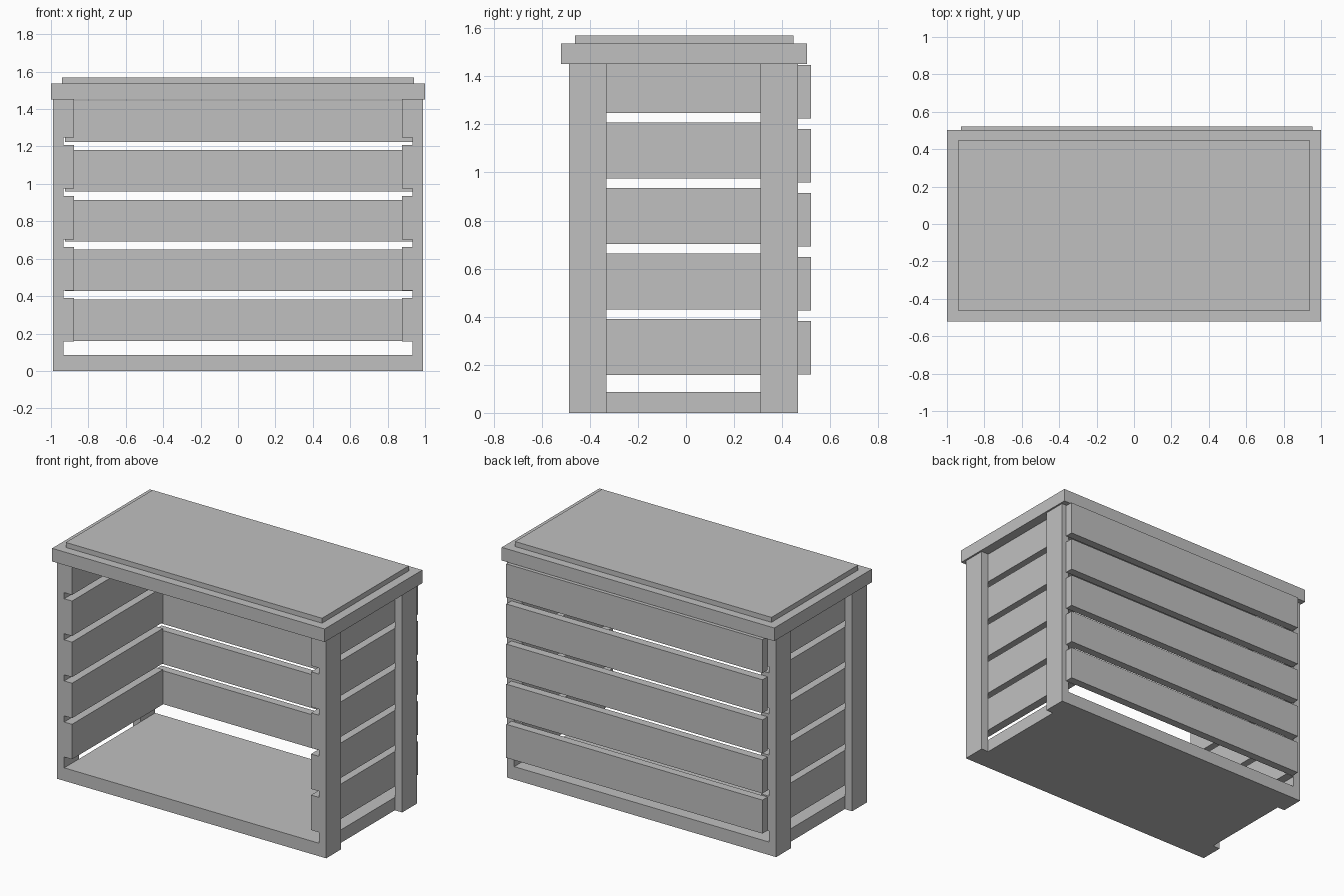
import bpy

cube = bpy.data.objects.get("Cube")
if cube:
    bpy.data.objects.remove(cube, do_unlink=True)

# One plain grey for the whole shelter
grey = bpy.data.materials.new("plain_grey")
grey.use_nodes = True
colour = (0.53, 0.53, 0.53, 1)
grey.diffuse_color = colour
grey.node_tree.nodes["Principled BSDF"].inputs["Base Color"].default_value = colour


def box(name, x, y, z):
    """Add a box spanning the given (low, high) ranges."""
    centre = [(a + b) / 2 for a, b in (x, y, z)]
    bpy.ops.mesh.primitive_cube_add(size=1, location=centre)
    obj = bpy.context.object
    obj.name = name
    obj.scale = [b - a for a, b in (x, y, z)]
    bpy.ops.object.transform_apply(location=False, rotation=False, scale=True)
    obj.data.materials.append(grey)
    return obj


FRONT, BACK = -0.487, 0.466
INNER, OUTER, LINING = 0.934, 0.988, 0.877
LID_BASE = 1.45

# Floor and two-step lid
box("floor", (-INNER, INNER), (FRONT, BACK), (0, 0.086))
box("lid", (-1, 1), (-0.52, 0.503), (LID_BASE, 1.537))
box("lid_panel", (-0.94, 0.94), (-0.462, 0.447), (1.537, 1.57))

# Corner posts, with side slats fixed to their inner faces
for side, s in (("left", 1), ("right", -1)):
    post_x = sorted((s * INNER, s * OUTER))
    slat_x = sorted((s * LINING, s * INNER))
    box(side + "_front_post", post_x, (FRONT, -0.33), (0, LID_BASE))
    box(side + "_back_post", post_x, (0.31, BACK), (0, LID_BASE))
    for i in range(5):
        low = 0.158 + i * 0.2725
        high = min(low + 0.232, LID_BASE)
        box(f"{side}_side_slat_{i + 1}", slat_x, (FRONT, BACK), (low, high))

# Back slats, sitting behind the posts
for i in range(5):
    low = 0.16 + i * 0.266
    box(f"back_slat_{i + 1}", (-0.925, 0.955), (BACK, 0.52), (low, low + 0.222))
